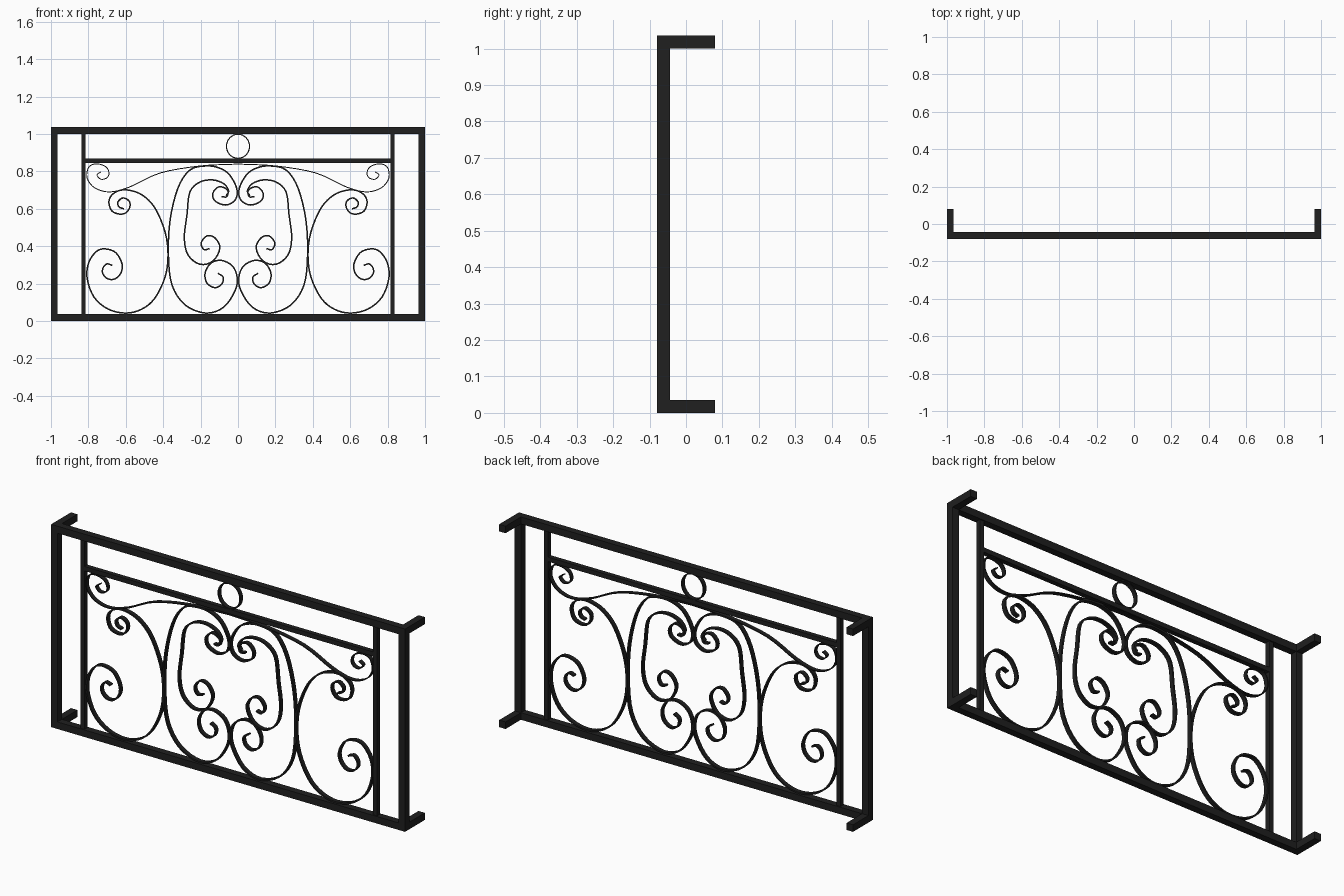
import bpy, bmesh, math
from mathutils import Vector

if "Cube" in bpy.data.objects:
    bpy.data.objects.remove(bpy.data.objects["Cube"])

iron = bpy.data.materials.new("black_iron")
iron.diffuse_color = (0.014, 0.014, 0.014, 1)
iron.use_nodes = True
iron.node_tree.nodes["Principled BSDF"].inputs["Base Color"].default_value = iron.diffuse_color
YC = -0.0625      # middle plane of the panel
T = 0.036         # frame bar size
H = 1.036         # overall height


def finish(name, bm, mirror):
    bmesh.ops.recalc_face_normals(bm, faces=bm.faces)
    me = bpy.data.meshes.new(name)
    bm.to_mesh(me)
    bm.free()
    me.materials.append(iron)
    ob = bpy.data.objects.new(name, me)
    bpy.context.collection.objects.link(ob)
    if mirror:
        ob.modifiers.new("mirror_x", 'MIRROR').use_axis[0] = True
    return ob


def box(name, lo, hi, mirror=False):
    bm = bmesh.new()
    bmesh.ops.create_cube(bm, size=1)
    for v in bm.verts:
        v.co = [l + (c + 0.5) * (h - l) for c, l, h in zip(v.co, lo, hi)]
    return finish(name, bm, mirror)


def smooth_path(pts, steps=4):
    # Catmull-Rom spline through the points
    p = [Vector(q) for q in pts]
    p = [2 * p[0] - p[1]] + p + [2 * p[-1] - p[-2]]
    out = []
    for a, b, c, d in zip(p, p[1:], p[2:], p[3:]):
        for i in range(steps):
            t = i / steps
            out.append(0.5 * (2 * b + (c - a) * t + (2 * a - 5 * b + 4 * c - d) * t * t
                              + (3 * b - a - 3 * c + d) * t ** 3))
    return out + [p[-2]]


def strip(name, path, thick, depth=0.022, closed=False, mirror=True):
    # flat iron bar bent along a path in the xz plane
    bm = bmesh.new()
    n = len(path)
    rings = []
    for i, p in enumerate(path):
        a = path[(i - 1) % n] if closed else path[max(i - 1, 0)]
        b = path[(i + 1) % n] if closed else path[min(i + 1, n - 1)]
        t = (b - a).normalized()
        nrm = Vector((-t.y, t.x)) * thick / 2
        rings.append([bm.verts.new((p.x + s * nrm.x, YC + y * depth / 2, p.y + s * nrm.y))
                      for s, y in ((-1, -1), (1, -1), (1, 1), (-1, 1))])
    for i in range(n if closed else n - 1):
        r, q = rings[i], rings[(i + 1) % n]
        for k in range(4):
            bm.faces.new((r[k], r[(k + 1) % 4], q[(k + 1) % 4], q[k]))
    if not closed:
        bm.faces.new(rings[0])
        bm.faces.new(rings[-1][::-1])
    return finish(name, bm, mirror)


# Outer frame and wall brackets
box("outer_post", (1 - T, -0.08, 0), (1, -0.08 + T, H), True)
for name, z in (("bottom", 0), ("top", H - T)):
    box(name + "_rail", (T - 1, -0.08, z), (1 - T, -0.08 + T, z + T))
    box(name + "_wall_bracket", (1 - T, -0.08 + T, z), (1, 0.08, z + T), True)

# Inner posts and middle rail
box("inner_post", (0.815, YC - 0.012, T), (0.838, YC + 0.012, H - T), True)
box("middle_rail", (-0.815, YC - 0.012, 0.845), (0.815, YC + 0.012, 0.868))

# Ring between the upper rails
ring = [Vector((0.0615 * math.cos(a), 0.934 + 0.0645 * math.sin(a)))
        for a in (2 * math.pi * i / 32 for i in range(32))]
strip("ring", ring, 0.006, closed=True, mirror=False)

# Scroll paths (x, z) for the right half, mirrored to the left
side = [(.61, .60), (.636, .61), (.642, .636), (.615, .658), (.583, .642), (.578, .61),
        (.60, .578), (.636, .572), (.674, .588), (.69, .631), (.679, .668), (.642, .695),
        (.588, .70), (.513, .674), (.444, .604), (.39, .476), (.374, .353), (.39, .235),
        (.444, .123), (.513, .064), (.60, .042), (.695, .064), (.77, .128), (.807, .23),
        (.797, .315), (.754, .374), (.706, .385), (.652, .364), (.62, .305), (.626, .257),
        (.658, .225), (.695, .225), (.722, .251), (.722, .283), (.701, .305), (.672, .297)]
centre = [(.088, .665), (.06, .665), (.056, .70), (.10, .718), (.134, .684), (.123, .642),
          (.066, .62), (.015, .647), (.006, .706), (.045, .781), (.10, .818), (.171, .829),
          (.257, .807), (.321, .711), (.363, .54), (.372, .353), (.353, .193), (.283, .086),
          (.171, .042), (.075, .075), (.014, .166), (.005, .235), (.03, .294), (.088, .324),
          (.144, .31), (.176, .257), (.166, .203), (.123, .178), (.086, .198), (.08, .235),
          (.108, .255)]
heart = [(.064, .67), (.05, .695), (.075, .733), (.134, .754), (.203, .743), (.257, .69),
         (.273, .567), (.287, .444), (.267, .353), (.203, .303), (.133, .321), (.097, .39),
         (.123, .444), (.166, .455), (.197, .417), (.182, .382), (.152, .387)]
crest = [(0, .839), (.2, .829), (.417, .791), (.578, .717), (.684, .69), (.765, .711),
         (.807, .765), (.797, .824), (.754, .84), (.706, .824), (.69, .791), (.701, .765),
         (.733, .758), (.754, .781), (.733, .797)]
strip("side_scroll", smooth_path(side), 0.008)
strip("centre_scroll", smooth_path(centre), 0.008)
strip("heart_scroll", smooth_path(heart), 0.008)
strip("crest_scroll", smooth_path(crest), 0.005)
